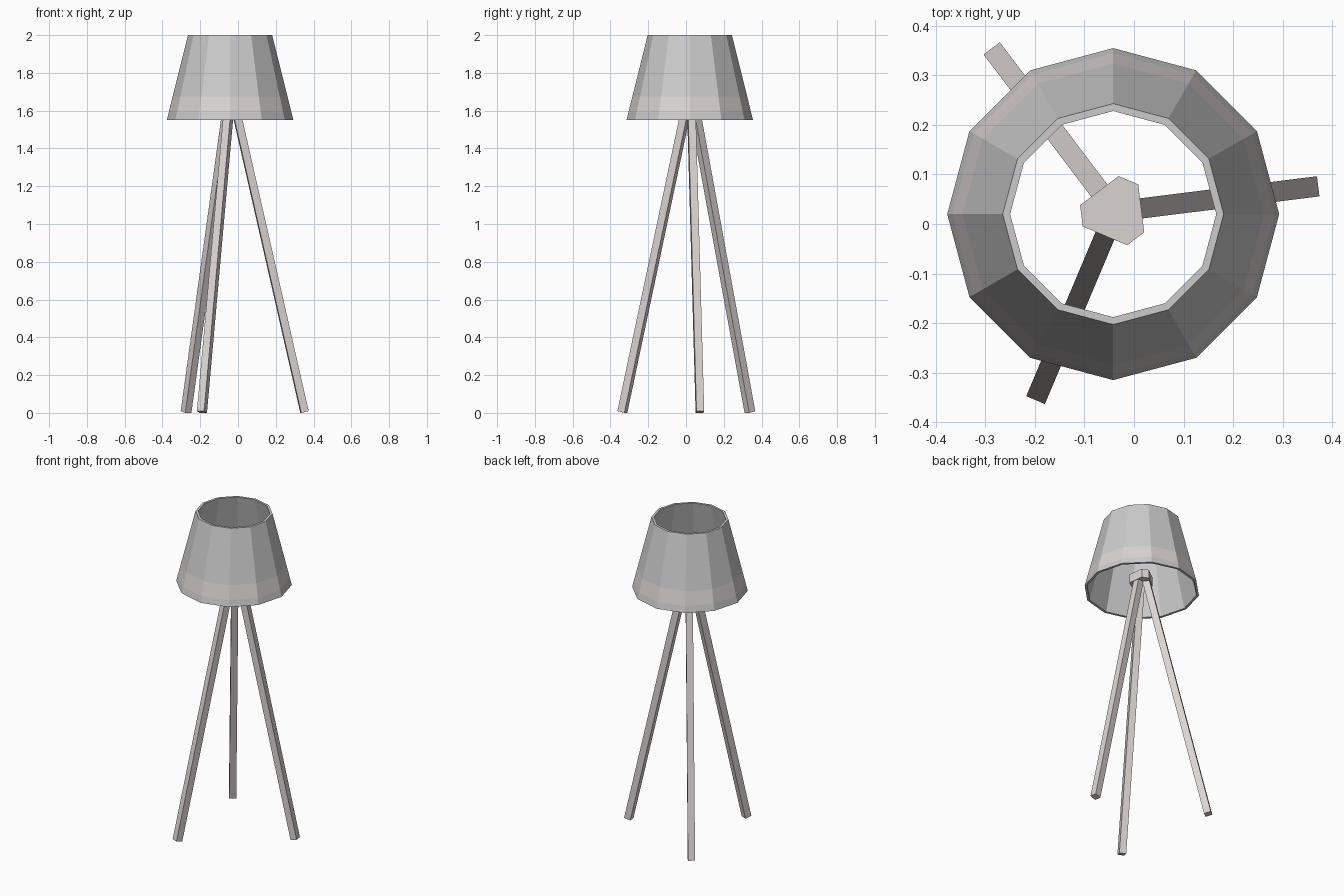
import bpy, bmesh, math
from mathutils import Matrix, Vector

if "Cube" in bpy.data.objects:
    bpy.data.objects.remove(bpy.data.objects["Cube"])

HUB = Vector((-0.038, 0.025, 0))
ANGLES = [math.radians(7.1 + 120 * k) for k in range(3)]


def material(name, rgb):
    m = bpy.data.materials.new(name)
    m.diffuse_color = (*rgb, 1)
    m.use_nodes = True
    m.node_tree.nodes["Principled BSDF"].inputs["Base Color"].default_value = m.diffuse_color
    return m


wood = material("warm_grey", (0.70, 0.655, 0.64))
grey = material("plain_grey", (0.8, 0.8, 0.8))


def finish(name, bm, mats):
    bmesh.ops.recalc_face_normals(bm, faces=bm.faces)
    me = bpy.data.meshes.new(name)
    bm.to_mesh(me)
    bm.free()
    ob = bpy.data.objects.new(name, me)
    bpy.context.collection.objects.link(ob)
    for m in mats:
        me.materials.append(m)
    return ob


# Shade: closed wall profile (radius, z) spun in 12 sides, with a coloured band
profile = [(0.335, 1.55), (0.325, 1.59), (0.304, 1.675), (0.223, 2.0),
           (0.208, 2.0), (0.320, 1.55)]
SIDES = 12
bm = bmesh.new()
rings = [[bm.verts.new((-0.042 + r * math.cos(2 * math.pi * i / SIDES),
                        0.02 + r * math.sin(2 * math.pi * i / SIDES), z))
          for i in range(SIDES)] for r, z in profile]
for k, ring in enumerate(rings):
    nxt = rings[(k + 1) % len(rings)]
    for i in range(SIDES):
        j = (i + 1) % SIDES
        f = bm.faces.new((ring[i], ring[j], nxt[j], nxt[i]))
        f.material_index = 1 if k == 1 else 0
finish("lamp_shade", bm, [grey, wood])

# Hub: six-sided block, its three long sides facing the legs
bm = bmesh.new()
corners = [a + s * math.radians(42.6) for a in ANGLES for s in (-1, 1)]
base = bm.faces.new([bm.verts.new(HUB + Vector((0.072 * math.cos(a), 0.072 * math.sin(a), 1.595)))
                     for a in corners])
ext = bmesh.ops.extrude_face_region(bm, geom=[base], use_keep_orig=True)
bmesh.ops.translate(bm, vec=(0, 0, 0.055),
                    verts=[v for v in ext["geom"] if isinstance(v, bmesh.types.BMVert)])
finish("hub", bm, [wood])

# Legs: square bars leaning in from the floor to the hub
for n, a in enumerate(ANGLES):
    foot, head = Vector((0.393, 0, 0.0047)), Vector((0.023, 0, 1.62))
    axis = head - foot
    lean = Matrix.Rotation(math.atan2(axis.x, axis.z), 4, 'Y')
    bm = bmesh.new()
    bmesh.ops.create_cube(bm, size=1, matrix=Matrix.Translation(HUB) @ Matrix.Rotation(a, 4, 'Z')
                          @ Matrix.Translation((foot + head) / 2) @ lean
                          @ Matrix.Diagonal((0.041, 0.041, axis.length, 1)))
    finish(f"leg_{n + 1}", bm, [wood])
